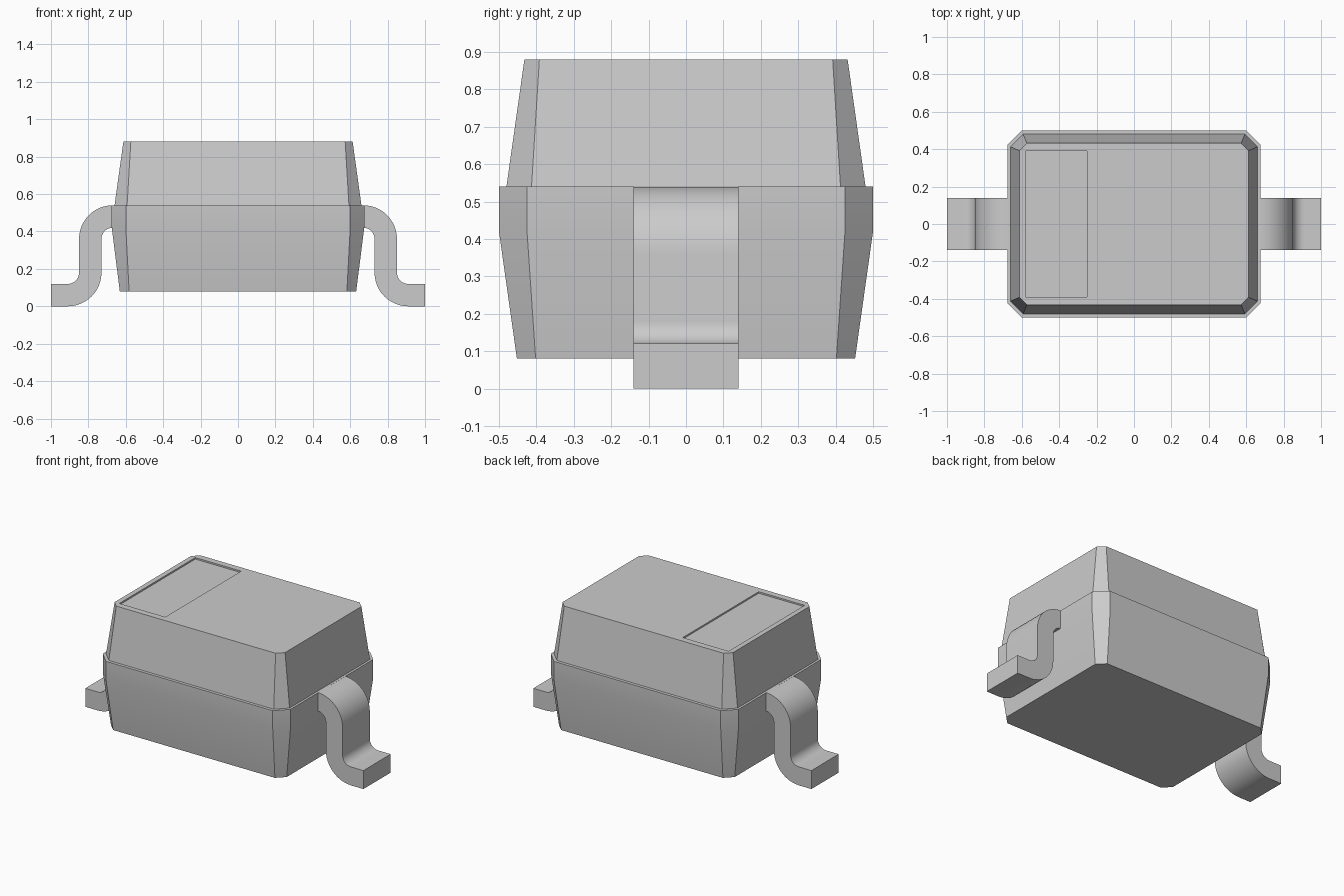
import bpy, bmesh, math

cube = bpy.data.objects.get("Cube")
if cube:
    bpy.data.objects.remove(cube, do_unlink=True)

grey = bpy.data.materials.new("plain_grey")
grey.use_nodes = True
colour = (0.6, 0.6, 0.6, 1)
grey.diffuse_color = colour
grey.node_tree.nodes["Principled BSDF"].inputs["Base Color"].default_value = colour


def loft(name, rings):
    """Skin a stack of equal point loops and cap both ends."""
    bm = bmesh.new()
    loops = [[bm.verts.new(p) for p in ring] for ring in rings]
    n = len(loops[0])
    for a, b in zip(loops, loops[1:]):
        for i in range(n):
            j = (i + 1) % n
            bm.faces.new((a[i], a[j], b[j], b[i]))
    bm.faces.new(loops[0])
    bm.faces.new(loops[-1])
    bmesh.ops.recalc_face_normals(bm, faces=bm.faces[:])
    mesh = bpy.data.meshes.new(name)
    bm.to_mesh(mesh)
    bm.free()
    mesh.materials.append(grey)
    obj = bpy.data.objects.new(name, mesh)
    bpy.context.collection.objects.link(obj)
    return obj


def smooth(obj):
    bpy.ops.object.select_all(action='DESELECT')
    obj.select_set(True)
    bpy.context.view_layer.objects.active = obj
    bpy.ops.object.shade_smooth_by_angle(angle=math.radians(30))


def octagon(x, y, c, z):
    """Rectangle with chamfered corners."""
    quarter = [(x, y - c), (x - c, y)]
    half = quarter + [(-px, py) for px, py in reversed(quarter)]
    return [(px, py, z) for px, py in half + [(-px, -py) for px, py in half]]


# Body: tapered base, upright band, ledge and tapered lid
body = loft("body", [
    octagon(0.632, 0.452, 0.05, 0.08),
    octagon(0.675, 0.5, 0.075, 0.42),
    octagon(0.675, 0.5, 0.075, 0.54),
    octagon(0.66, 0.48, 0.067, 0.54),
    octagon(0.613, 0.432, 0.04, 0.88),
])

# Shallow polarity recess in the lid
cutter = loft("recess_cutter", [
    [(x, y, z) for x, y in ((-0.58, -0.39), (-0.25, -0.39), (-0.25, 0.39), (-0.58, 0.39))]
    for z in (0.87, 0.95)
])
cutter.hide_render = True
cut = body.modifiers.new("recess", 'BOOLEAN')
cut.operation = 'DIFFERENCE'
cut.solver = 'EXACT'
cut.object = cutter
bpy.context.view_layer.objects.active = body
bpy.ops.object.modifier_apply(modifier=cut.name)
bpy.data.objects.remove(cutter, do_unlink=True)
smooth(body)


# Bent leads: a strip profile of two quarter bends swept across the width
def arc(cx, cz, r, start, end, steps=12):
    angles = [math.radians(start + (end - start) * i / steps) for i in range(steps + 1)]
    return [(cx + r * math.cos(a), cz + r * math.sin(a)) for a in angles]


SMALL, LARGE = 0.06, 0.18
upper_side = [(0.6, 0.54)] + arc(0.67, 0.36, LARGE, 90, 0) + arc(0.91, 0.18, SMALL, 180, 270) + [(1, 0.12)]
lower_side = [(0.6, 0.42)] + arc(0.67, 0.36, SMALL, 90, 0) + arc(0.91, 0.18, LARGE, 180, 270) + [(1, 0)]
profile = upper_side + lower_side[::-1]
for side, name in ((1, "left_lead"), (-1, "right_lead")):
    lead = loft(name, [[(side * x, y, z) for x, z in profile] for y in (-0.14, 0.14)])
    smooth(lead)
